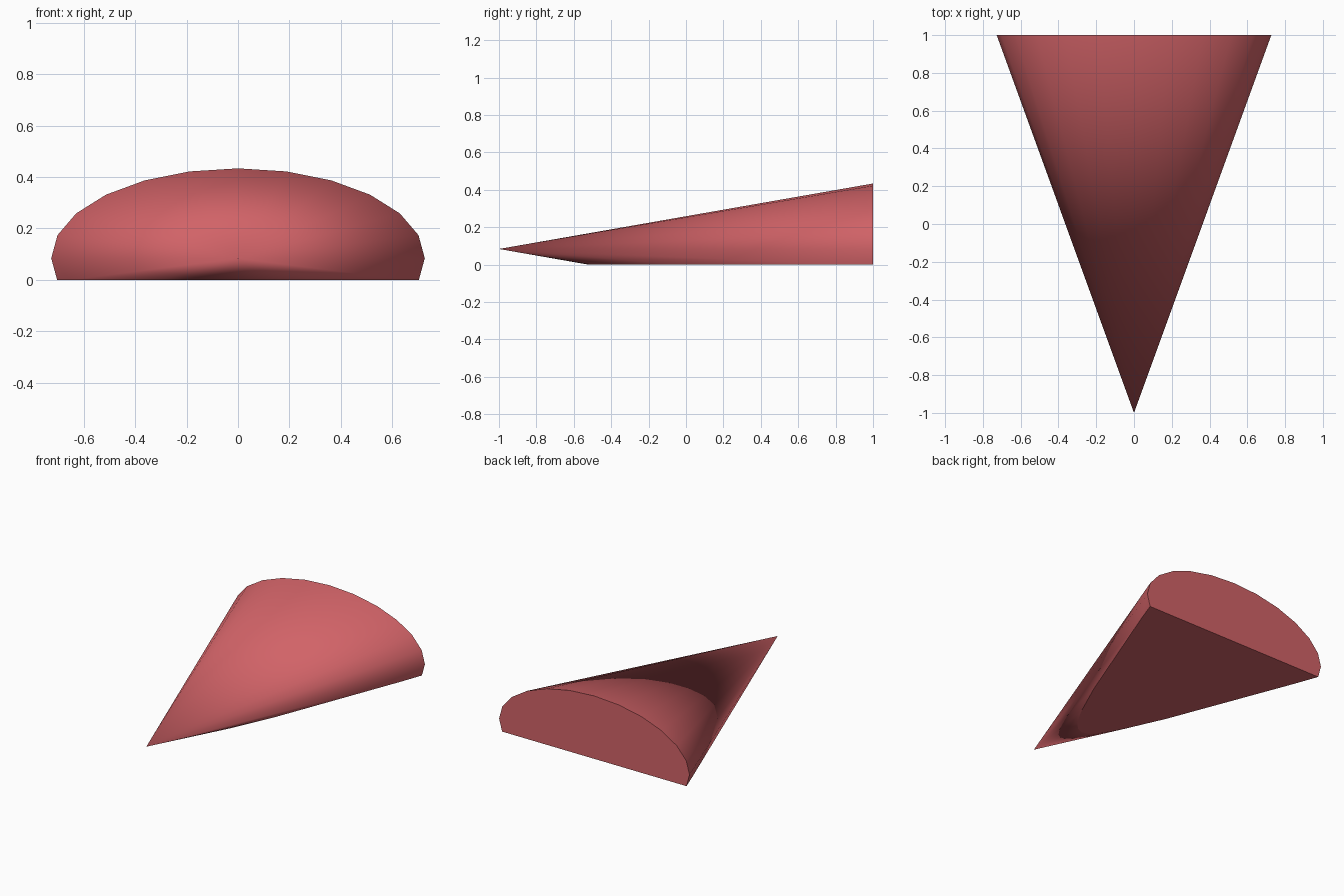
import bpy
import bmesh
from math import radians
from mathutils import Matrix, Vector

cube = bpy.data.objects.get("Cube")
if cube:
    bpy.data.objects.remove(cube, do_unlink=True)

SIDES = 24
HALF_WIDTH = 0.727
HALF_HEIGHT = 0.35
AXIS_HEIGHT = 0.084

# Single flat colour
red = bpy.data.materials.new("soft_red")
red.use_nodes = True
colour = (0.64, 0.124, 0.137, 1)
red.diffuse_color = colour
red.node_tree.nodes["Principled BSDF"].inputs["Base Color"].default_value = colour

# Flattened cone lying on its side, tip towards the front
bm = bmesh.new()
bmesh.ops.create_cone(bm, cap_ends=True, cap_tris=False, segments=SIDES,
                      radius1=1, radius2=0, depth=2)
bmesh.ops.remove_doubles(bm, verts=bm.verts, dist=0.0001)
bm.transform(Matrix.Translation((0, 0, AXIS_HEIGHT))
             @ Matrix.Diagonal((HALF_WIDTH, 1, HALF_HEIGHT, 1))
             @ Matrix.Rotation(radians(90), 4, "X"))

# Slice off the underside and close it with a flat face
cut = bmesh.ops.bisect_plane(bm, geom=bm.verts[:] + bm.edges[:] + bm.faces[:],
                             plane_co=Vector((0, 0, 0)), plane_no=Vector((0, 0, 1)),
                             clear_inner=True)
rim = [e for e in cut["geom_cut"] if isinstance(e, bmesh.types.BMEdge)]
bmesh.ops.holes_fill(bm, edges=rim, sides=0)
bmesh.ops.recalc_face_normals(bm, faces=bm.faces)

# Smooth the curved side; keep the back and underside flat with crisp rims
for face in bm.faces:
    face.smooth = face.normal.y < 0.9 and face.normal.z > -0.999
for edge in bm.edges:
    edge.smooth = all(f.smooth for f in edge.link_faces)

mesh = bpy.data.meshes.new("half_cone")
bm.to_mesh(mesh)
bm.free()
mesh.materials.append(red)
bpy.context.collection.objects.link(bpy.data.objects.new("half_cone", mesh))
